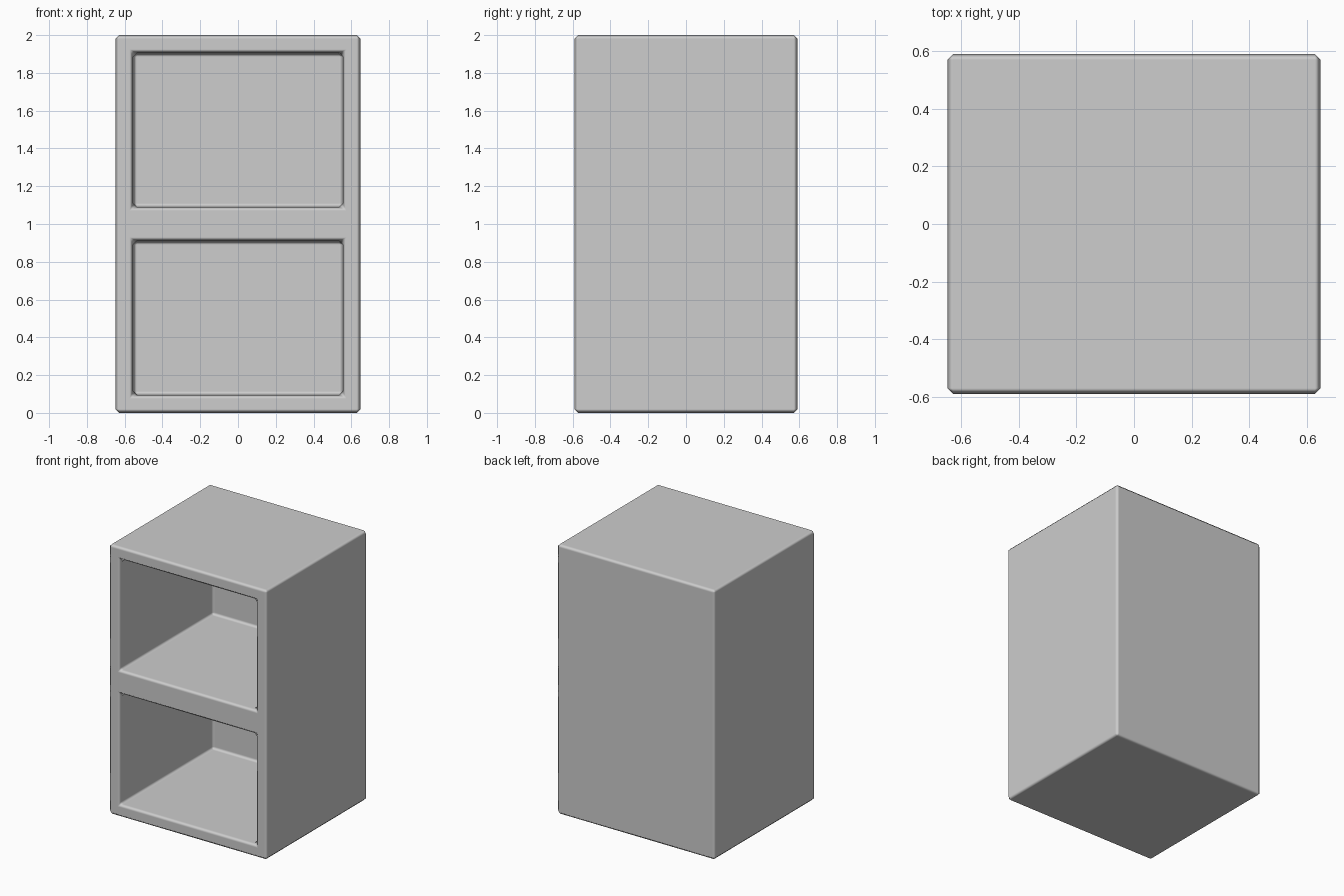
import bpy, bmesh

old = bpy.data.objects.get("Cube")
if old:
    bpy.data.objects.remove(old, do_unlink=True)

HALF_DEPTH = 0.59
WALL = 0.095
BEVEL = 0.02
xs = [-0.648, -0.555, 0.555, 0.648]
zs = [0, WALL, 0.91, 1.09, 1.905, 2]
FRONT, BACK, INNER = -HALF_DEPTH, HALF_DEPTH, HALF_DEPTH - WALL

# One plain grey material
grey = bpy.data.materials.new("plain_grey")
grey.use_nodes = True
colour = (0.61, 0.61, 0.61, 1)
grey.diffuse_color = colour
grey.node_tree.nodes["Principled BSDF"].inputs["Base Color"].default_value = colour

bm = bmesh.new()


def quad(points):
    bm.faces.new([bm.verts.new(p) for p in points])


def tube(loop, y0, y1):
    """Walls joining a closed (x, z) loop at depth y0 to depth y1."""
    for (xa, za), (xb, zb) in zip(loop, loop[1:] + loop[:1]):
        quad([(xa, y0, za), (xb, y0, zb), (xb, y1, zb), (xa, y1, za)])


def cap(loop, y):
    quad([(x, y, z) for x, z in loop])


# Front frame with two recessed compartments, and the full back panel
for r, (z0, z1) in enumerate(zip(zs, zs[1:])):
    for c, (x0, x1) in enumerate(zip(xs, xs[1:])):
        cell = [(x0, z0), (x1, z0), (x1, z1), (x0, z1)]
        cap(cell, BACK)
        if c == 1 and r in (1, 3):
            tube(cell, FRONT, INNER)
            cap(cell, INNER)
        else:
            cap(cell, FRONT)

# Outer sides, top and bottom
outline = ([(x, zs[0]) for x in xs] + [(xs[-1], z) for z in zs[1:]]
           + [(x, zs[-1]) for x in xs[-2::-1]] + [(xs[0], z) for z in zs[-2:0:-1]])
tube(outline, FRONT, BACK)

bmesh.ops.remove_doubles(bm, verts=bm.verts[:], dist=0.0001)
bmesh.ops.recalc_face_normals(bm, faces=bm.faces[:])
for face in bm.faces:
    face.smooth = True

mesh = bpy.data.meshes.new("cabinet_body")
bm.to_mesh(mesh)
bm.free()
mesh.materials.append(grey)
cabinet = bpy.data.objects.new("cabinet_body", mesh)
bpy.context.collection.objects.link(cabinet)

# Softened edges
bevel = cabinet.modifiers.new("soft_edges", 'BEVEL')
bevel.width = BEVEL
bevel.segments = 1
bevel.limit_method = 'ANGLE'
bevel.harden_normals = True
